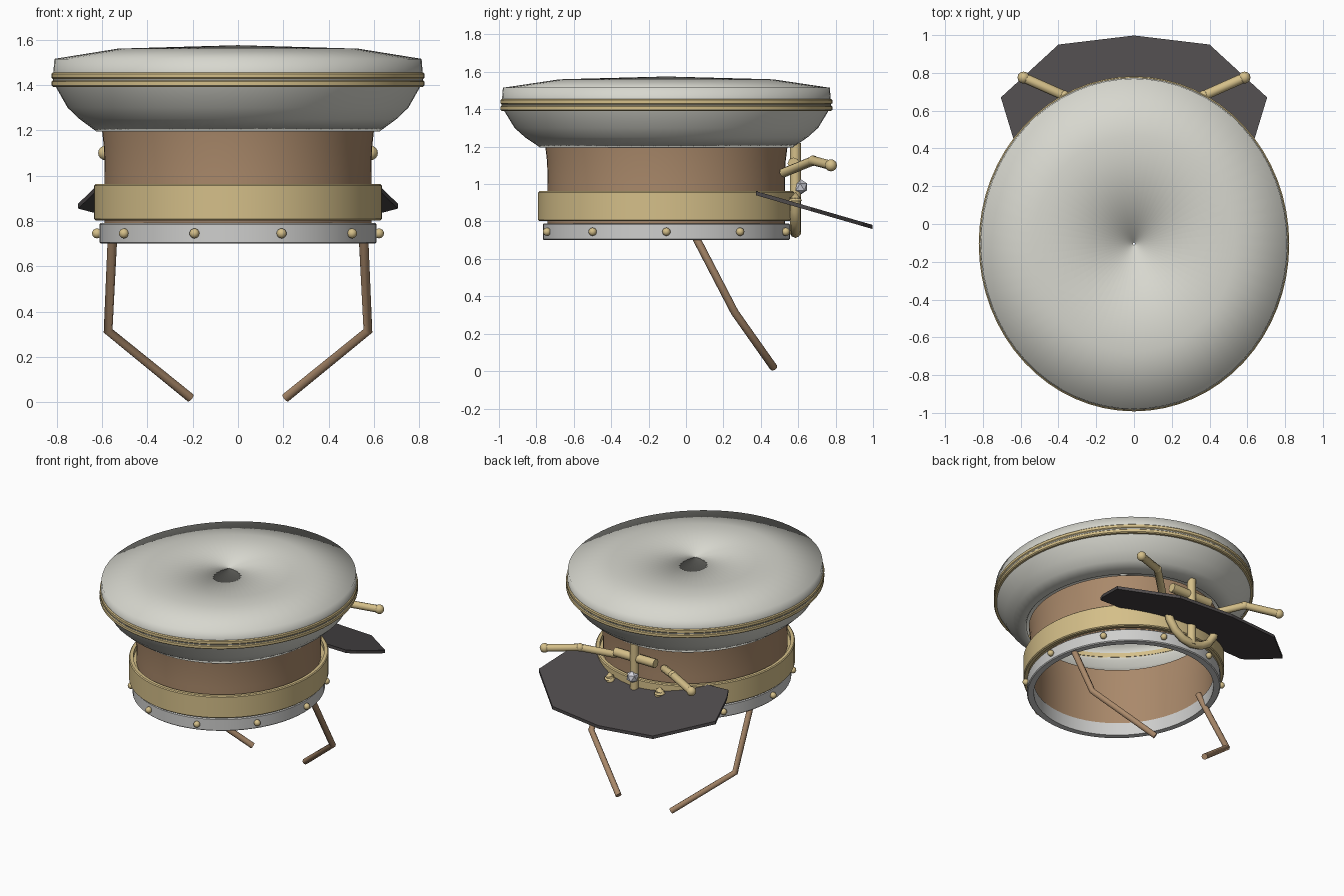
import bpy, bmesh, math
from mathutils import Vector

cube = bpy.data.objects.get("Cube")
if cube:
    bpy.data.objects.remove(cube, do_unlink=True)

CENTRE_Y = -0.105   # middle of the oval cap
OVAL = 1.079        # depth of the oval relative to its width


def material(name, rgb):
    m = bpy.data.materials.new(name)
    m.use_nodes = True
    m.diffuse_color = (*rgb, 1)
    m.node_tree.nodes["Principled BSDF"].inputs["Base Color"].default_value = (*rgb, 1)
    return m


cloth = material("off white cloth", (0.68, 0.68, 0.62))
trim = material("pale grey trim", (0.62, 0.62, 0.61))
leather = material("tan leather", (0.40, 0.25, 0.145))
gold = material("gold", (0.66, 0.52, 0.25))
dark = material("dark visor", (0.075, 0.068, 0.07))
crystal = material("pale crystal", (0.66, 0.66, 0.72))


def add_object(name, bm, mat, smooth=None):
    bmesh.ops.recalc_face_normals(bm, faces=bm.faces)
    mesh = bpy.data.meshes.new(name)
    bm.to_mesh(mesh)
    bm.free()
    mesh.materials.append(mat)
    obj = bpy.data.objects.new(name, mesh)
    bpy.context.collection.objects.link(obj)
    if smooth is not None:
        bpy.ops.object.select_all(action="DESELECT")
        obj.select_set(True)
        bpy.context.view_layer.objects.active = obj
        if smooth >= 180:
            bpy.ops.object.shade_smooth()
        else:
            bpy.ops.object.shade_smooth_by_angle(angle=math.radians(smooth))
    return obj


def oval_point(radius, angle, z):
    return Vector((radius * math.sin(angle), CENTRE_Y - OVAL * radius * math.cos(angle), z))


def lathe(name, profile, mat, closed=True, smooth=35, steps=64):
    bm = bmesh.new()
    rings = [[bm.verts.new(oval_point(r, math.tau * i / steps, z)) for i in range(steps)]
             for r, z in profile]
    pairs = list(zip(rings, rings[1:]))
    if closed:
        pairs.append((rings[-1], rings[0]))
    for a, b in pairs:
        for i in range(steps):
            j = (i + 1) % steps
            bm.faces.new((a[i], a[j], b[j], b[i]))
    return add_object(name, bm, mat, smooth)


def hoop(name, inner, outer, bottom, top, mat):
    c = 0.006
    return lathe(name, [(inner, bottom), (outer - c, bottom), (outer, bottom + c),
                        (outer, top - c), (outer - c, top), (inner, top)], mat)


def ball(name, centre, radius, mat, smooth=180):
    bm = bmesh.new()
    bmesh.ops.create_uvsphere(bm, u_segments=12, v_segments=8, radius=radius)
    bmesh.ops.translate(bm, verts=bm.verts, vec=centre)
    return add_object(name, bm, mat, smooth)


def tube(name, points, radius, mat):
    curve = bpy.data.curves.new(name, "CURVE")
    curve.dimensions = "3D"
    curve.bevel_depth = radius
    curve.bevel_resolution = 2
    curve.use_fill_caps = True
    spline = curve.splines.new("POLY")
    spline.points.add(len(points) - 1)
    for p, co in zip(spline.points, points):
        p.co = (*co, 1)
    curve.materials.append(mat)
    obj = bpy.data.objects.new(name, curve)
    bpy.context.collection.objects.link(obj)
    return obj


# Crown: thin smooth shell with a pinhole at the pole
crown = lathe("crown", [(0.625, 1.195), (0.70, 1.25), (0.752, 1.30), (0.80, 1.385), (0.817, 1.42),
                        (0.81, 1.515), (0.53, 1.56), (0.006, 1.575)],
              cloth, closed=False, smooth=180)
shell = crown.modifiers.new("thickness", "SOLIDIFY")
shell.thickness = 0.02
shell.offset = -1

# Piping around the crown
for part, z in (("lower", 1.391), ("upper", 1.426)):
    hoop(part + "_crown_piping", 0.795, 0.822, z, z + 0.029, gold)

# Headband, gold band and bottom rim
lathe("headband", [(0.572, 0.715), (0.588, 0.715), (0.588, 1.0), (0.591, 1.12), (0.60, 1.2),
                   (0.585, 1.2), (0.572, 1.0)], leather)
hoop("gold_band", 0.608, 0.635, 0.803, 0.962, gold)
lathe("gold_band_seat", [(0.585, 0.81), (0.612, 0.81), (0.612, 0.93), (0.585, 0.93)], gold)
hoop("bottom_rim", 0.568, 0.612, 0.70, 0.79, trim)

# Studs on the rim
for i in range(10):
    ball(f"rim_stud_{i + 1}", oval_point(0.622, math.tau * (i + 0.5) / 10, 0.745), 0.022, gold)

# Visor: sloping faceted plate wrapped around the band
outer = [(0.60, 0.375), (0.635, 0.44), (0.705, 0.67), (0.40, 0.95)]
inner = [(0.42, 0.385), (0.23, 0.52)]
outline = (outer + [(0, 0.998)] + [(-x, y) for x, y in reversed(outer)]
           + [(-x, y) for x, y in inner] + [(0, 0.56)] + [(x, y) for x, y in reversed(inner)])
bm = bmesh.new()
plate = bm.faces.new([bm.verts.new((x, y, 0.965 - 0.29 * (y - 0.365))) for x, y in outline])
extruded = bmesh.ops.extrude_face_region(bm, geom=[plate])
lower = [g for g in extruded["geom"] if isinstance(g, bmesh.types.BMVert)]
bmesh.ops.translate(bm, verts=lower, vec=(0, 0, -0.022))
add_object("visor", bm, dark)

# Anchor badge: shank, stock and curved flukes
tube("badge_shank", [(0, 0.585, 0.73), (0, 0.585, 1.22)], 0.03, gold)
tube("badge_stock", [(-0.16, 0.575, 1.11), (0.16, 0.575, 1.11)], 0.032, gold)
arc = [(0.2 * math.sin(a), 0.585, 0.93 - 0.19 * math.cos(a))
       for a in (math.pi * (i / 8 - 0.5) for i in range(9))]
tube("badge_flukes", arc, 0.028, gold)
for side, s in (("left", 1), ("right", -1)):
    bm = bmesh.new()
    bmesh.ops.create_cone(bm, cap_ends=True, segments=10, radius1=0.036, radius2=0, depth=0.05)
    bmesh.ops.translate(bm, verts=bm.verts, vec=(s * 0.2, 0.585, 0.935))
    add_object(side + "_fluke_tip", bm, gold, 40)

    # Branching side arms
    tip = (s * 0.585, 0.775, 1.10)
    tube(side + "_arm", [(s * 0.19, 0.52, 1.06), (s * 0.37, 0.68, 1.125), tip], 0.026, gold)
    ball(side + "_arm_joint", (s * 0.37, 0.68, 1.125), 0.028, gold)
    ball(side + "_arm_knob", tip, 0.032, gold)

    # Hanging chin strap
    tube(side + "_strap", [(s * 0.55, 0.0, 0.82), (s * 0.555, 0.06, 0.70),
                           (s * 0.573, 0.26, 0.315), (s * 0.21, 0.468, 0.02)], 0.021, leather)

# Faceted crystal on the badge
bm = bmesh.new()
bmesh.ops.create_icosphere(bm, subdivisions=1, radius=0.043)
bmesh.ops.translate(bm, verts=bm.verts, vec=(0, 0.61, 0.985))
add_object("badge_crystal", bm, crystal)
